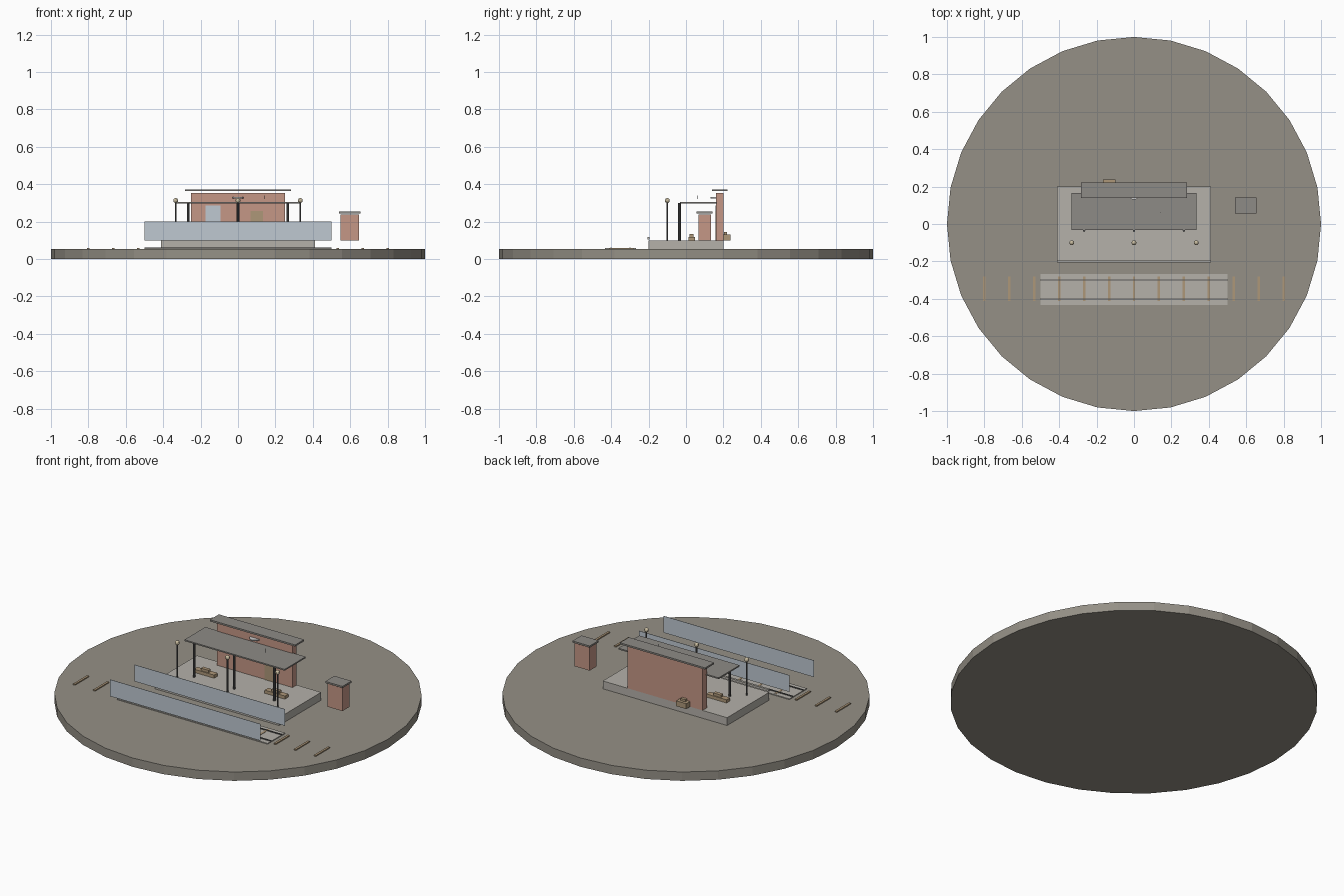
import bpy

if "Cube" in bpy.data.objects:
    bpy.data.objects.remove(bpy.data.objects["Cube"])

def material(name, rgb):
    m = bpy.data.materials.new(name)
    m.diffuse_color = (*rgb, 1)
    m.use_nodes = True
    m.node_tree.nodes["Principled BSDF"].inputs["Base Color"].default_value = m.diffuse_color
    return m

EARTH = material("earth", (0.30, 0.28, 0.24))
CONCRETE = material("concrete", (0.46, 0.44, 0.40))
BRICK = material("brick", (0.56, 0.31, 0.24))
ROOF = material("roof", (0.27, 0.26, 0.24))
METAL = material("metal", (0.10, 0.10, 0.10))
WOOD = material("wood", (0.42, 0.31, 0.19))
GLASS = material("glass", (0.52, 0.58, 0.64))
LAMP = material("lamp", (0.60, 0.52, 0.36))
WHITE = material("clock_white", (0.8, 0.8, 0.78))

def finish(name, mat):
    o = bpy.context.object
    o.name = name
    o.data.materials.append(mat)
    return o

def box(name, x, y, z, mat):
    """Box from (min, max) ranges on each axis."""
    bpy.ops.mesh.primitive_cube_add(size=1, location=[sum(r) / 2 for r in (x, y, z)])
    o = finish(name, mat)
    o.scale = [r[1] - r[0] for r in (x, y, z)]
    return o

def rod(name, x, y, z, r, mat, sides=8):
    bpy.ops.mesh.primitive_cylinder_add(vertices=sides, radius=r, depth=z[1] - z[0],
                                        location=(x, y, (z[0] + z[1]) / 2))
    return finish(name, mat)

def around(c, half):
    return (c - half, c + half)

G, P = 0.053, 0.10   # ground level, platform level

# Ground disc and platform with its raised edge strip
rod("ground", 0, 0, (0, G), 1, EARTH, 32)
box("platform", (-0.413, 0.413), (-0.2, 0.2), (G, P), CONCRETE)
box("platform_edge", (-0.413, 0.413), (-0.207, -0.194), (0.105, 0.118), CONCRETE)

# Station wall, roof slab, window and door
box("station_wall", (-0.25, 0.25), (0.16, 0.2), (P, 0.353), BRICK)
box("station_roof", (-0.283, 0.283), (0.138, 0.223), (0.363, 0.373), ROOF)
box("window", (-0.175, -0.093), (0.157, 0.161), (0.2, 0.287), GLASS)
box("door", (0.067, 0.133), (0.157, 0.161), (P, 0.257), WOOD)

# Clock disc half sunk in the wall, and a small hanger above the canopy
rod("clock", 0, 0.16, (0.325, 0.331), 0.03, WHITE, 16)
box("hanger", around(0.14, 0.0015), around(0.063, 0.0015), (0.32, 0.34), METAL)

# Canopy with front posts, and platform lamps
box("canopy", (-0.333, 0.333), (-0.033, 0.166), (0.297, 0.305), ROOF)
for x in (-0.267, 0, 0.267):
    rod("canopy_post", x, -0.035, (P, 0.3), 0.007, METAL)
for x in (-0.333, 0, 0.333):
    rod("lamp_pole", x, -0.1, (P, 0.305), 0.0045, METAL)
    bpy.ops.mesh.primitive_uv_sphere_add(segments=12, ring_count=8, radius=0.013,
                                         location=(x, -0.1, 0.313))
    finish("lamp_globe", LAMP)

# Benches with a smaller block on top
for x in (-0.235, 0.235):
    box("bench_seat", around(x, 0.067), around(0.03, 0.017), (P, 0.119), WOOD)
    box("bench_bag", around(x, 0.025), around(0.03, 0.011), (0.119, 0.134), WOOD)

# Crate behind the wall
box("crate", (-0.167, -0.1), (0.2, 0.237), (P, 0.132), WOOD)
box("crate_lid", (-0.15, -0.117), (0.203, 0.22), (0.132, 0.145), WOOD)

# Side kiosk
box("kiosk_wall", around(0.597, 0.05), around(0.1, 0.033), (P, 0.238), BRICK)
box("kiosk_roof", around(0.597, 0.057), around(0.1, 0.043), (0.244, 0.254), ROOF)

# Track: ballast, sleepers and rails
box("ballast", (-0.5, 0.5), (-0.433, -0.267), (G, 0.058), CONCRETE)
for i in range(-6, 7):
    box("sleeper", around(i * 2 / 15, 0.0065), (-0.413, -0.28), (G, 0.0595), WOOD)
for y in (-0.4, -0.3):
    box("rail", (-0.5, 0.5), around(y, 0.003), (0.056, 0.063), METAL)

# Thin upright panels on both sides of the track
for y in (-0.5, -0.267):
    box("track_panel", (-0.5, 0.5), around(y, 0.001), (P, 0.2), GLASS)
